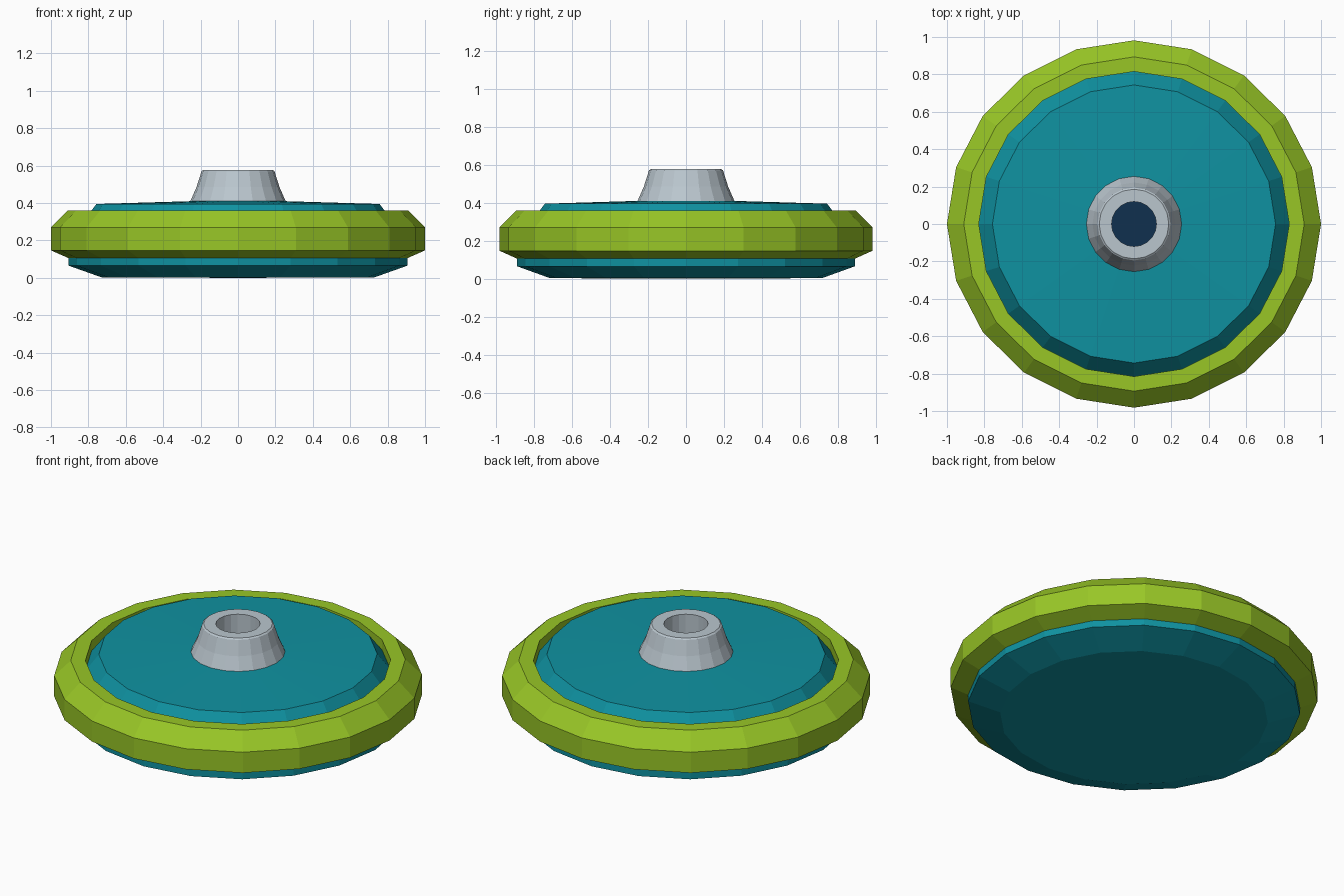
import bpy, bmesh, math

if "Cube" in bpy.data.objects:
    bpy.data.objects.remove(bpy.data.objects["Cube"])


def material(name, rgb):
    m = bpy.data.materials.new(name)
    lin = [(c / 255 / 12.92) if c < 10 else ((c / 255 + 0.055) / 1.055) ** 2.4 for c in rgb]
    m.diffuse_color = (*lin, 1)
    m.use_nodes = True
    m.node_tree.nodes["Principled BSDF"].inputs["Base Color"].default_value = m.diffuse_color
    return m


TEAL = material("teal", (15, 146, 161))
GREEN = material("lime green", (152, 198, 38))
GREY = material("light grey", (186, 198, 206))
NAVY = material("dark navy", (16, 48, 78))


def lathe(name, profile, mat, sides=20, closed=False, y_scale=1.0):
    """Spin an (r, z) profile around z; points with r = 0 become a single vertex."""
    bm = bmesh.new()
    rings = []
    for r, z in profile:
        if r == 0:
            rings.append([bm.verts.new((0, 0, z))] * sides)
        else:
            rings.append([bm.verts.new((r * math.cos(math.tau * i / sides),
                                        r * math.sin(math.tau * i / sides) * y_scale, z))
                          for i in range(sides)])
    pairs = list(zip(rings, rings[1:]))
    if closed:
        pairs.append((rings[-1], rings[0]))
    for a, b in pairs:
        for i in range(sides):
            j = (i + 1) % sides
            quad = list(dict.fromkeys((a[i], a[j], b[j], b[i])))
            bm.faces.new(quad)
    bmesh.ops.recalc_face_normals(bm, faces=bm.faces)
    mesh = bpy.data.meshes.new(name)
    bm.to_mesh(mesh)
    bm.free()
    mesh.materials.append(mat)
    ob = bpy.data.objects.new(name, mesh)
    bpy.context.collection.objects.link(ob)
    return ob


SQUASH = 0.982  # the disc is very slightly narrower front to back

# Disc body: bevelled underside, straight skirt, sloped shoulder, shallow dome
lathe("disc_body", [(0, 0), (0.73, 0.003), (0.905, 0.065), (0.905, 0.12), (0.86, 0.13),
                    (0.83, 0.30), (0.757, 0.395), (0.25, 0.41), (0, 0.412)],
      TEAL, y_scale=SQUASH)

# Outer bumper ring with chamfered edges
lathe("bumper_ring", [(0.905, 0.105), (1.0, 0.147), (1.0, 0.27), (0.91, 0.36),
                      (0.83, 0.36), (0.83, 0.20)],
      GREEN, closed=True, y_scale=SQUASH)

# Hollow flared hub
lathe("hub", [(0.257, 0.405), (0.222, 0.485), (0.195, 0.57), (0.186, 0.577),
              (0.12, 0.577), (0.12, 0.405)], GREY, closed=True)

# Dark floor at the bottom of the hub hole
lathe("hub_hole_floor", [(0, 0.414), (0.125, 0.414), (0.125, 0.418), (0, 0.418)], NAVY)
